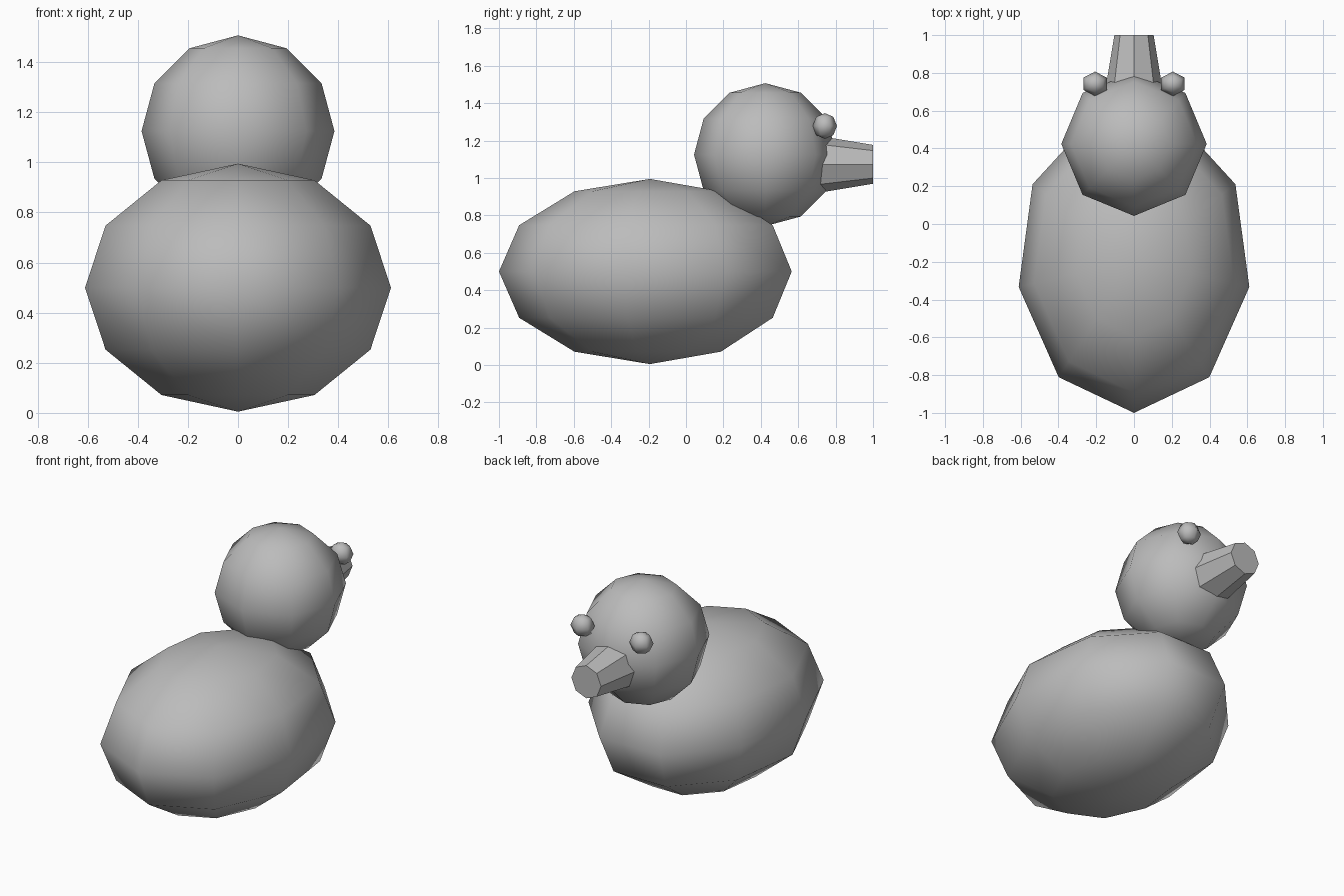
import bpy, bmesh, math

if "Cube" in bpy.data.objects:
    bpy.data.objects.remove(bpy.data.objects["Cube"])

grey = bpy.data.materials.new("plain grey")
grey.diffuse_color = (0.5, 0.5, 0.5, 1)
grey.use_nodes = True
grey.node_tree.nodes["Principled BSDF"].inputs["Base Color"].default_value = grey.diffuse_color


def finish(name, bm, smooth):
    bmesh.ops.recalc_face_normals(bm, faces=bm.faces)
    me = bpy.data.meshes.new(name)
    bm.to_mesh(me)
    bm.free()
    me.materials.append(grey)
    me.polygons.foreach_set("use_smooth", [smooth] * len(me.polygons))
    ob = bpy.data.objects.new(name, me)
    bpy.context.collection.objects.link(ob)


def ellipsoid(name, centre, radii, segments, rings):
    """Upright low-poly ellipsoid with one column of points facing -y."""
    def place(x, y, z):
        return [c + r * v for c, r, v in zip(centre, radii, (x, y, z))]
    bm = bmesh.new()
    top = bm.verts.new(place(0, 0, 1))
    bottom = bm.verts.new(place(0, 0, -1))
    rows = []
    for i in range(1, rings):
        lat = math.pi * i / rings
        rows.append([bm.verts.new(place(
            math.sin(lat) * math.sin(math.tau * k / segments),
            -math.sin(lat) * math.cos(math.tau * k / segments),
            math.cos(lat))) for k in range(segments)])
    for k in range(segments):
        n = (k + 1) % segments
        bm.faces.new((top, rows[0][k], rows[0][n]))
        bm.faces.new((bottom, rows[-1][n], rows[-1][k]))
        for a, b in zip(rows, rows[1:]):
            bm.faces.new((a[k], b[k], b[n], a[n]))
    finish(name, bm, True)


def beak(y0, r0, y1, r1, z, sides=8):
    """Blunt tapered beak along y with a ridge on top."""
    bm = bmesh.new()
    ends = [[bm.verts.new((r * math.sin(math.tau * k / sides), y,
                           z + r * math.cos(math.tau * k / sides)))
             for k in range(sides)] for y, r in ((y0, r0), (y1, r1))]
    for end in ends:
        bm.faces.new(end)
    for k in range(sides):
        n = (k + 1) % sides
        bm.faces.new((ends[0][k], ends[0][n], ends[1][n], ends[1][k]))
    finish("beak", bm, False)


# Body and head
ellipsoid("body", (0, -0.193, 0.5), (0.62, 0.807, 0.495), 9, 6)
ellipsoid("head", (0, 0.424, 1.125), (0.385, 0.381, 0.382), 8, 6)

# Beak, its wide end sunk into the head
beak(0.6, 0.17, 1.0, 0.104, 1.073)

# Eyes
for side, name in ((-1, "left_eye"), (1, "right_eye")):
    ellipsoid(name, (side * 0.206, 0.742, 1.278), (0.072, 0.065, 0.069), 6, 4)
